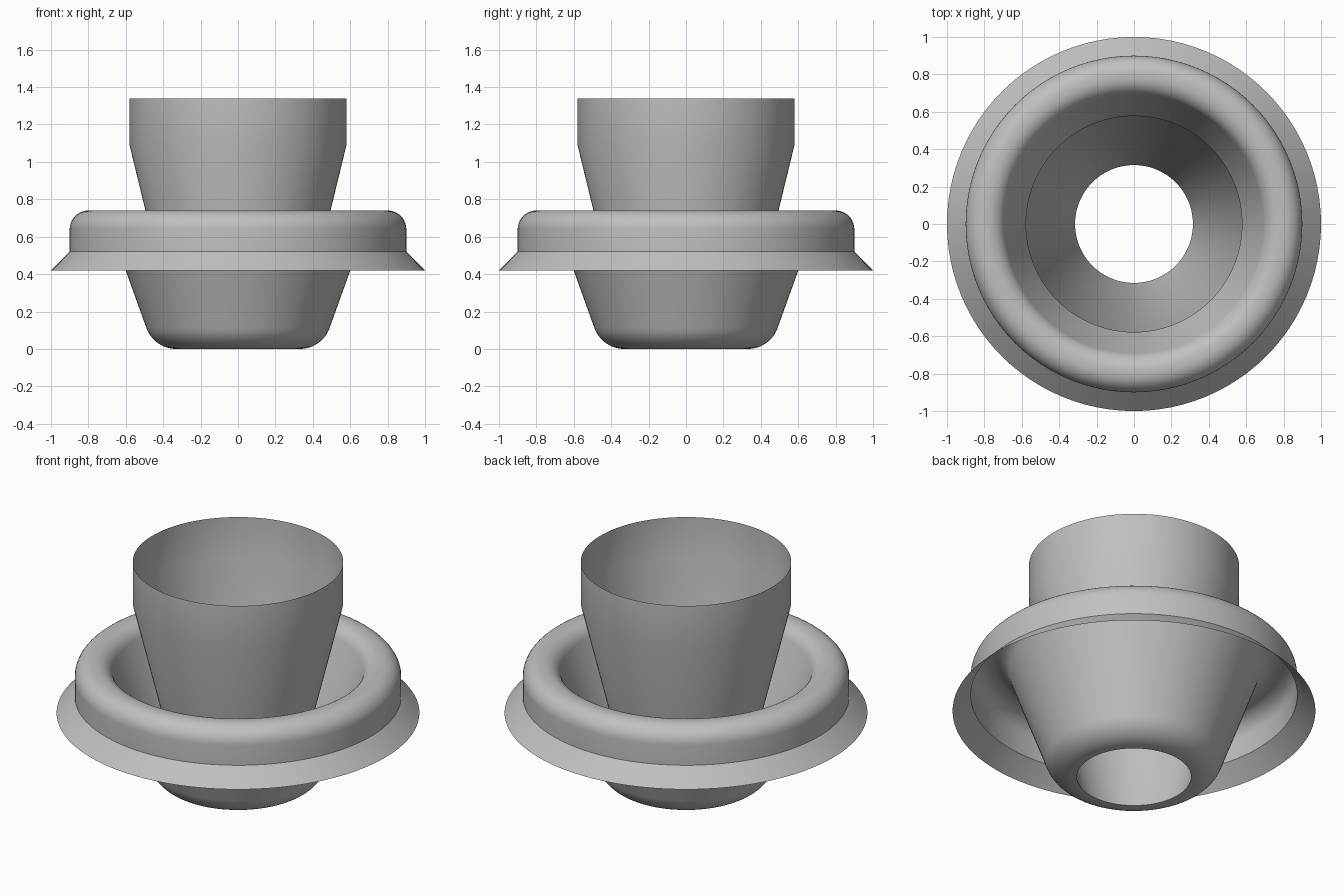
import bpy
import bmesh
from math import cos, sin, radians, tau

SEGMENTS = 96

if "Cube" in bpy.data.objects:
    bpy.data.objects.remove(bpy.data.objects["Cube"], do_unlink=True)

grey = bpy.data.materials.new("mid grey")
grey.use_nodes = True
colour = (0.53, 0.53, 0.53, 1)
grey.diffuse_color = colour
grey.node_tree.nodes["Principled BSDF"].inputs["Base Color"].default_value = colour


def arc(r, z, radius, start, end, steps=10):
    """Profile points along a circular fillet."""
    angles = [radians(start + (end - start) * i / steps) for i in range(steps + 1)]
    return [(r + radius * cos(a), z + radius * sin(a)) for a in angles]


def revolve(name, profile):
    """Thin shell turned around the z axis from (radius, height) points."""
    bm = bmesh.new()
    rings = [[bm.verts.new((r * cos(tau * i / SEGMENTS), r * sin(tau * i / SEGMENTS), z))
              for i in range(SEGMENTS)] for r, z in profile]
    for low, high in zip(rings, rings[1:]):
        for i in range(SEGMENTS):
            j = (i + 1) % SEGMENTS
            bm.faces.new((low[i], low[j], high[j], high[i]))
    mesh = bpy.data.meshes.new(name)
    bm.to_mesh(mesh)
    bm.free()
    mesh.materials.append(grey)
    obj = bpy.data.objects.new(name, mesh)
    bpy.context.collection.objects.link(obj)
    bpy.ops.object.select_all(action='DESELECT')
    obj.select_set(True)
    bpy.context.view_layer.objects.active = obj
    bpy.ops.object.shade_smooth_by_angle(angle=radians(30))
    return obj


# Flared skirt below the collar
revolve("flared_skirt", [(1, 0.42), (0.9, 0.52)])

# Rounded collar that folds over into the tapered bowl and its rounded floor
revolve("collar_and_bowl",
        [(0.9, 0.52)]
        + arc(0.80, 0.64, 0.1, 0, 90)
        + arc(0.786, 0.64, 0.1, 90, 160)
        + arc(0.33, 0.17, 0.17, -20, -90)
        + [(0.315, 0)])

# Inner funnel rising from the floor opening to the straight neck
revolve("funnel_neck", [(0.315, 0), (0.58, 1.09), (0.58, 1.34)])
